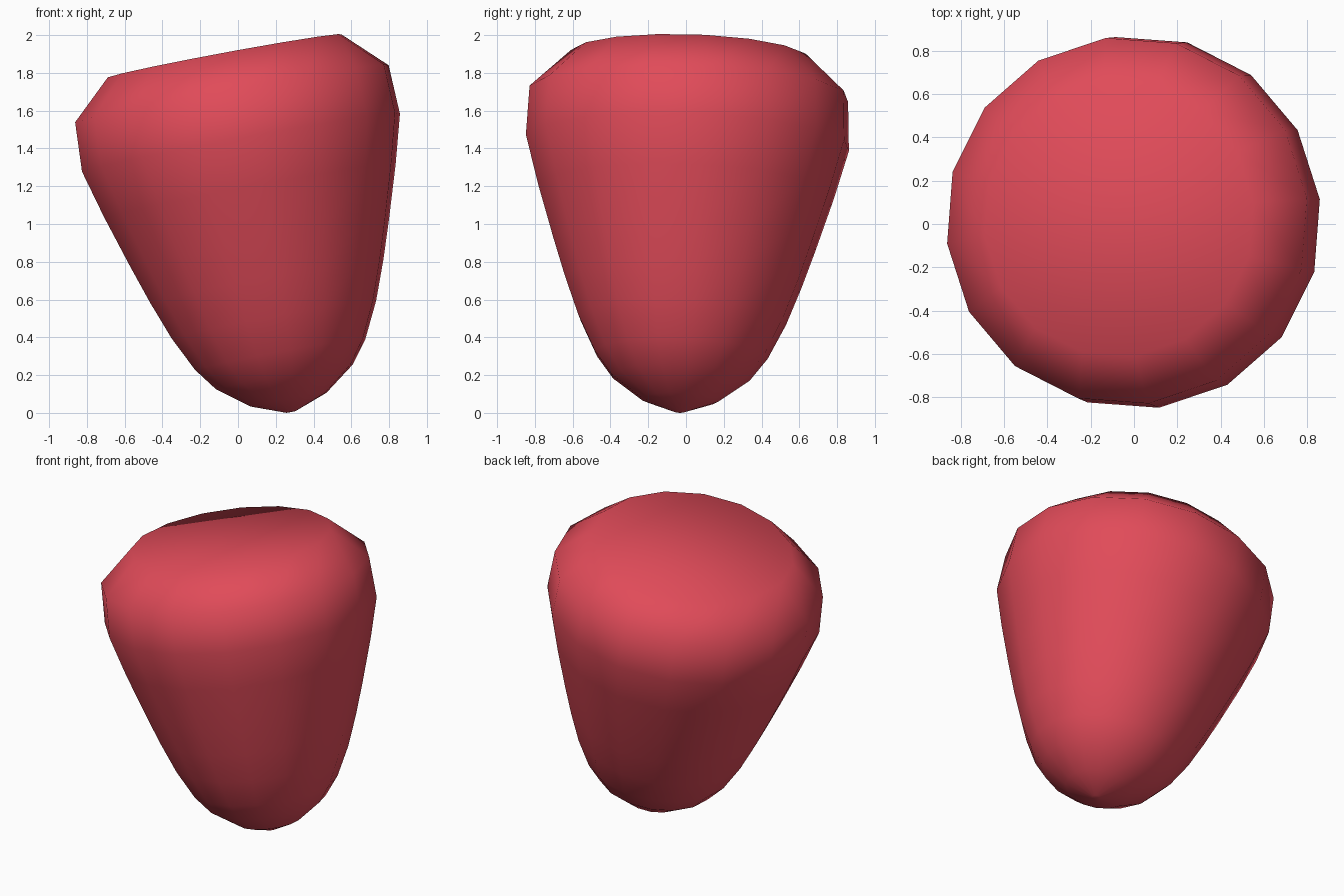
import bpy, bmesh, math
from mathutils import Matrix, Vector

if "Cube" in bpy.data.objects:
    bpy.data.objects.remove(bpy.data.objects["Cube"])

SIDES = 16
PHASE = math.radians(6.8)
# (distance along the axis, radius) from tip to crown
PROFILE = [(0.0, 0.025), (0.066, 0.205), (0.188, 0.37), (0.31, 0.462),
           (0.498, 0.555), (0.702, 0.632), (0.905, 0.70), (1.19, 0.79),
           (1.45, 0.862), (1.714, 0.85), (1.917, 0.635)]

# Fruit-like body: a turned profile, leaning to -x and slightly to +y
bm = bmesh.new()
rings = []
for h, r in PROFILE:
    rings.append([bm.verts.new((r * math.cos(PHASE + 2 * math.pi * i / SIDES),
                                r * math.sin(PHASE + 2 * math.pi * i / SIDES), h))
                  for i in range(SIDES)])
for a, b in zip(rings, rings[1:]):
    for i in range(SIDES):
        j = (i + 1) % SIDES
        bm.faces.new((a[i], a[j], b[j], b[i]))
bm.faces.new(rings[0][::-1])
bm.faces.new(rings[-1])
lean = (Matrix.Translation(Vector((0.28, -0.035, 0.005)))
        @ Matrix.Rotation(math.radians(-1.7), 4, 'X')
        @ Matrix.Rotation(math.radians(-10.5), 4, 'Y'))
bm.transform(lean)
for f in bm.faces:
    f.smooth = True
mesh = bpy.data.meshes.new("body")
bm.to_mesh(mesh)
bm.free()
body = bpy.data.objects.new("body", mesh)
bpy.context.collection.objects.link(body)

# Red skin
mat = bpy.data.materials.new("red_skin")
mat.diffuse_color = (0.75, 0.07, 0.10, 1)
mat.use_nodes = True
mat.node_tree.nodes["Principled BSDF"].inputs["Base Color"].default_value = mat.diffuse_color
mesh.materials.append(mat)
